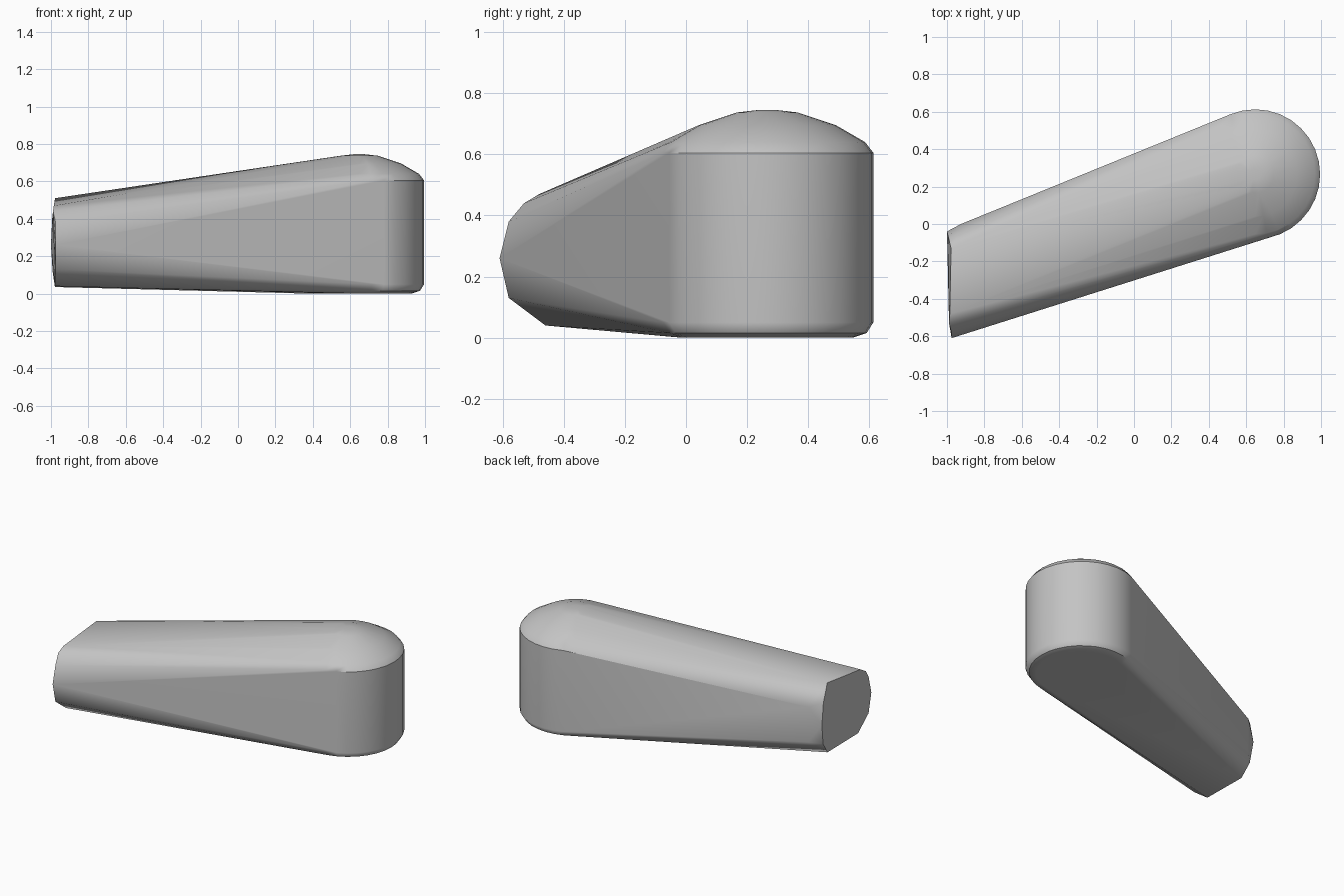
import bpy, bmesh, math

old = bpy.data.objects.get("Cube")
if old:
    bpy.data.objects.remove(old, do_unlink=True)

# Plain grey material
grey = bpy.data.materials.new("plain_grey")
grey.use_nodes = True
colour = (0.55, 0.55, 0.55, 1)
grey.diffuse_color = colour
grey.node_tree.nodes["Principled BSDF"].inputs["Base Color"].default_value = colour

# Wide end: domed round post, given as (radius, height) rings
CENTRE = (0.648, 0.266)
SIDES = 32
post_rings = [(0.28, 0), (0.325, 0.015), (0.347, 0.05), (0.347, 0.605),
              (0.32, 0.64), (0.225, 0.695), (0.1, 0.737), (0.03, 0.745)]

# Narrow end: rounded cap outline as (y, z)
cap_outline = [(-0.13, 0.51), (-0.48, 0.47), (-0.53, 0.44), (-0.58, 0.38),
               (-0.61, 0.26), (-0.58, 0.13), (-0.46, 0.04), (-0.13, 0.035),
               (-0.065, 0.12), (-0.04, 0.26), (-0.065, 0.40)]


def cap_x(y, z):
    """Cap plane, bowed slightly outward at mid height and bent at the front."""
    bow = 0.022 * ((z - 0.27) / 0.24) ** 2
    bend = 0.025 if y < -0.54 else 0
    return -1 + max(bow, bend)


# Skin both ends together into one tapered body
bm = bmesh.new()
for radius, z in post_rings:
    for i in range(SIDES):
        a = math.tau * i / SIDES
        bm.verts.new((CENTRE[0] + radius * math.cos(a),
                      CENTRE[1] + radius * math.sin(a), z))
for y, z in cap_outline:
    bm.verts.new((cap_x(y, z), y, z))
# Soft rear corner beside the cap
for z in (0.14, 0.38):
    bm.verts.new((-0.925, 0, z))

hull = bmesh.ops.convex_hull(bm, input=bm.verts)
spare = [g for g in hull["geom_interior"] + hull["geom_unused"]
         if isinstance(g, bmesh.types.BMVert)]
bmesh.ops.delete(bm, geom=list(set(spare)), context="VERTS")
bmesh.ops.dissolve_limit(bm, angle_limit=math.radians(1),
                         verts=bm.verts, edges=bm.edges)
bmesh.ops.recalc_face_normals(bm, faces=bm.faces)

mesh = bpy.data.meshes.new("tapered_body")
bm.to_mesh(mesh)
bm.free()
mesh.materials.append(grey)
body = bpy.data.objects.new("tapered_body", mesh)
bpy.context.collection.objects.link(body)

# Smooth sides, crisp cap and underside edges
bpy.ops.object.select_all(action="DESELECT")
body.select_set(True)
bpy.context.view_layer.objects.active = body
bpy.ops.object.shade_smooth_by_angle(angle=math.radians(35))
weighted = body.modifiers.new("even_shading", "WEIGHTED_NORMAL")
weighted.keep_sharp = True
